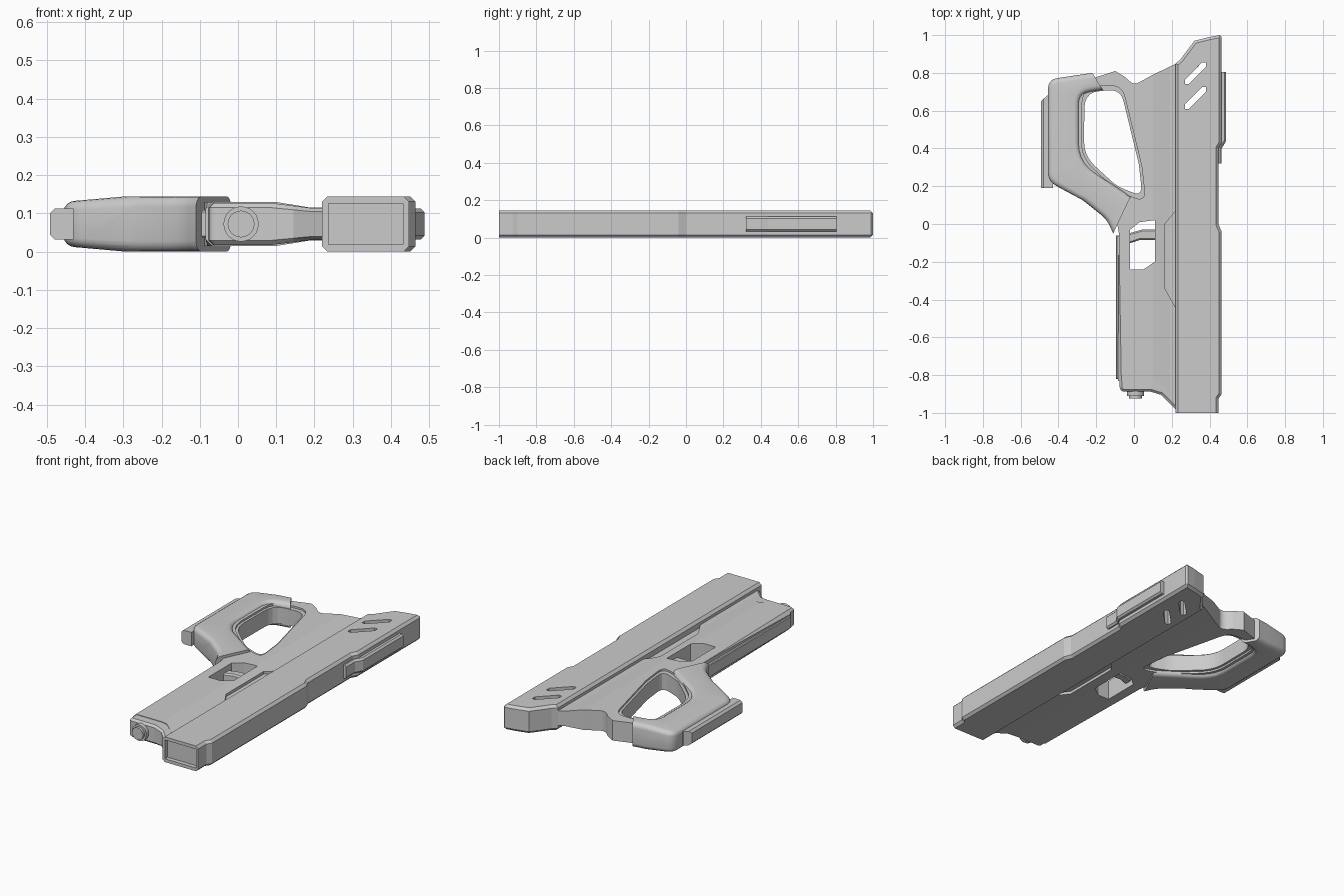
import bpy, bmesh
from mathutils import Vector

if "Cube" in bpy.data.objects:
    bpy.data.objects.remove(bpy.data.objects["Cube"])

MID = 0.0725  # the model is mirrored about this height


def rounded(pts, seg=5):
    """Outline from (x, y) or (x, y, radius) corners."""
    out = []
    for i, p in enumerate(pts):
        c = Vector(p[:2])
        if len(p) == 2:
            out.append(c)
            continue
        a, b = Vector(pts[i - 1][:2]), Vector(pts[(i + 1) % len(pts)][:2])
        u, v = (a - c), (b - c)
        d = min(p[2], u.length * 0.45, v.length * 0.45)
        s, e = c + u.normalized() * d, c + v.normalized() * d
        for k in range(seg + 1):
            t = k / seg
            out.append(s * (1 - t) ** 2 + c * 2 * t * (1 - t) + e * t * t)
    return out


def prism(name, pts, half, bevel=0, seg=1, keep=lambda m: True, mid=MID):
    """Extruded outline, half thickness each side, rim edges bevelled where keep()."""
    bm = bmesh.new()
    lo = [bm.verts.new((x, y, mid - half)) for x, y in pts]
    hi = [bm.verts.new((x, y, mid + half)) for x, y in pts]
    bm.faces.new(lo)
    bm.faces.new(hi)
    n = len(pts)
    for i in range(n):
        j = (i + 1) % n
        bm.faces.new((lo[i], lo[j], hi[j], hi[i]))
    bmesh.ops.recalc_face_normals(bm, faces=bm.faces)
    if bevel:
        rim = [e for e in bm.edges
               if abs(e.verts[0].co.z - e.verts[1].co.z) < 1e-6
               and keep((e.verts[0].co + e.verts[1].co) / 2)]
        bmesh.ops.bevel(bm, geom=rim, offset=bevel, segments=seg, profile=0.5,
                        affect='EDGES', clamp_overlap=False)
    me = bpy.data.meshes.new(name)
    bm.to_mesh(me)
    bm.free()
    ob = bpy.data.objects.new(name, me)
    bpy.context.collection.objects.link(ob)
    return ob


def cut(ob, cutter):
    mod = ob.modifiers.new("cut", 'BOOLEAN')
    mod.operation, mod.solver, mod.object = 'DIFFERENCE', 'EXACT', cutter
    bpy.context.view_layer.objects.active = ob
    bpy.ops.object.modifier_apply(modifier=mod.name)
    bpy.data.objects.remove(cutter)


def taper(ob, x0, x1, s):
    """Thin the part from full thickness at x0 to factor s at x1 and beyond."""
    bm = bmesh.new()
    bm.from_mesh(ob.data)
    bmesh.ops.triangulate(bm, faces=bm.faces)
    for x in (x0, x1):
        bmesh.ops.bisect_plane(bm, geom=bm.verts[:] + bm.edges[:] + bm.faces[:],
                               plane_co=(x, 0, 0), plane_no=(1, 0, 0))
    for v in bm.verts:
        t = min(max((v.co.x - x0) / (x1 - x0), 0), 1)
        v.co.z = MID + (v.co.z - MID) * (1 + (s - 1) * t)
    bm.to_mesh(ob.data)
    bm.free()


def rect(x0, x1, y0, y1):
    return [(x0, y0), (x1, y0), (x1, y1), (x0, y1)]


# Long upper housing, with hollow front end and two slanted slots
housing = prism("upper_housing", [
    (0.22, -1), (0.447, -1), (0.447, -0.925), (0.464, -0.9), (0.464, -0.04),
    (0.447, 0), (0.447, 0.4), (0.464, 0.43), (0.464, 0.99), (0.455, 1), (0.40, 0.99),
    (0.32, 0.97), (0.245, 0.87), (0.22, 0.85)], MID, 0.014, keep=lambda m: m.y > -0.99)
cut(housing, prism("front_cutter", rect(0.236, 0.432, -1.05, -0.975), 0.054))
for y in (0.62, 0.75):
    slot = [(0.27, y - 0.01), (0.29, y - 0.01), (0.38, y + 0.08), (0.38, y + 0.105),
            (0.36, y + 0.105), (0.27, y + 0.015)]
    cut(housing, prism("slot_cutter", slot, 0.2))

# Flat lower frame, running around the handle opening
frame = prism("lower_frame", rounded([
    (0.225, 0.85), (0.10, 0.79), (0.0, 0.735, 0.06), (-0.05, 0.78), (-0.10, 0.81),
    (-0.16, 0.79), (-0.32, 0.74), (-0.34, 0.34), (-0.10, 0.07), (-0.08, -0.05),
    (-0.085, -0.83), (0.13, -0.83), (0.19, -0.88), (0.225, -0.90)]), 0.0575, 0.018,
    keep=lambda m: m.x < -0.07 and -0.7 < m.y < -0.2)
hole = rounded([(-0.262, 0.70, 0.09), (-0.07, 0.71, 0.06), (0.025, 0.32),
                (0.045, 0.145, 0.06), (-0.09, 0.2, 0.04), (-0.265, 0.36, 0.08)])
centre = Vector((-0.13, 0.45))
rim = [centre + Vector((p.x - centre.x, p.y - centre.y)) * 1.1 for p in hole]
window = [(-0.02, -0.24), (0.05, -0.24), (0.11, -0.20), (0.11, 0.02),
          (0.03, 0.01), (-0.02, -0.03)]
pocket = [(0.163, -0.34), (0.23, -0.46), (0.23, 0.08), (0.163, 0.0)]
cut(frame, prism("hole_cutter", hole, 0.2))
cut(frame, prism("window_cutter", window, 0.2))
for side in (-1, 1):
    cut(frame, prism("rim_cutter", rim, 0.05, mid=MID + side * 0.097))
    cut(frame, prism("pocket_cutter", pocket, 0.05, mid=MID + side * 0.088))
taper(frame, 0.10, 0.19, 0.74)

# Curved bar inside the window
prism("window_bar", [(-0.03, -0.105), (0.03, -0.085), (0.12, -0.085), (0.12, -0.03),
                     (0.04, -0.03), (-0.03, -0.05)], 0.025, 0.008)

# Rail along the frame's outer side
prism("side_rail", rect(-0.095, -0.07, -0.82, -0.06), 0.036, 0.004)

# Front nose block and its round plug
nose = prism("nose_block", rounded([
    (-0.078, -0.80), (-0.075, -0.887, 0.025), (0.09, -0.888), (0.145, -0.905),
    (0.185, -0.945), (0.225, -0.985), (0.225, -0.80)]), 0.0545, 0.012,
    keep=lambda m: m.y < -0.83 and m.x < 0.222)
taper(nose, 0.09, 0.19, 0.77)
for name, r, y, d in (("plug_collar", 0.046, -0.895, 0.03), ("plug_tip", 0.035, -0.91, 0.03)):
    bpy.ops.mesh.primitive_cylinder_add(vertices=24, radius=r, depth=d,
                                        location=(0.008, y, MID), rotation=(1.5707963, 0, 0))
    bpy.context.object.name = name
    bpy.ops.object.shade_smooth_by_angle()


# Thick rounded handle shell wrapping the opening
def handle_rim(m):
    at_top = m.x > -0.21 and m.y > 0.72
    at_bottom = m.x > -0.08 and m.y < 0.13
    return not (at_top or at_bottom)


handle = prism("handle_shell", rounded([
    (-0.455, 0.765, 0.05), (-0.22, 0.80), (-0.165, 0.71), (-0.29, 0.69, 0.09),
    (-0.29, 0.33, 0.1), (-0.018, 0.145), (-0.11, -0.05), (-0.145, 0.025, 0.05),
    (-0.27, 0.125), (-0.455, 0.225, 0.05)]), MID, 0.028, 4, handle_rim)
taper(handle, -0.29, -0.455, 0.80)
bpy.ops.object.select_all(action='DESELECT')
handle.select_set(True)
bpy.context.view_layer.objects.active = handle
bpy.ops.object.shade_smooth_by_angle()

# Plates on the two outer long sides
prism("handle_plate", [(-0.43, 0.19), (-0.492, 0.19), (-0.492, 0.65), (-0.46, 0.68),
                       (-0.43, 0.68)], 0.04, 0.012, keep=lambda m: m.x < -0.49)
prism("housing_plate", [(0.43, 0.32), (0.464, 0.32), (0.464, 0.40), (0.488, 0.44),
                        (0.488, 0.805), (0.43, 0.805)], 0.04, 0.01,
      keep=lambda m: m.x > 0.46)
